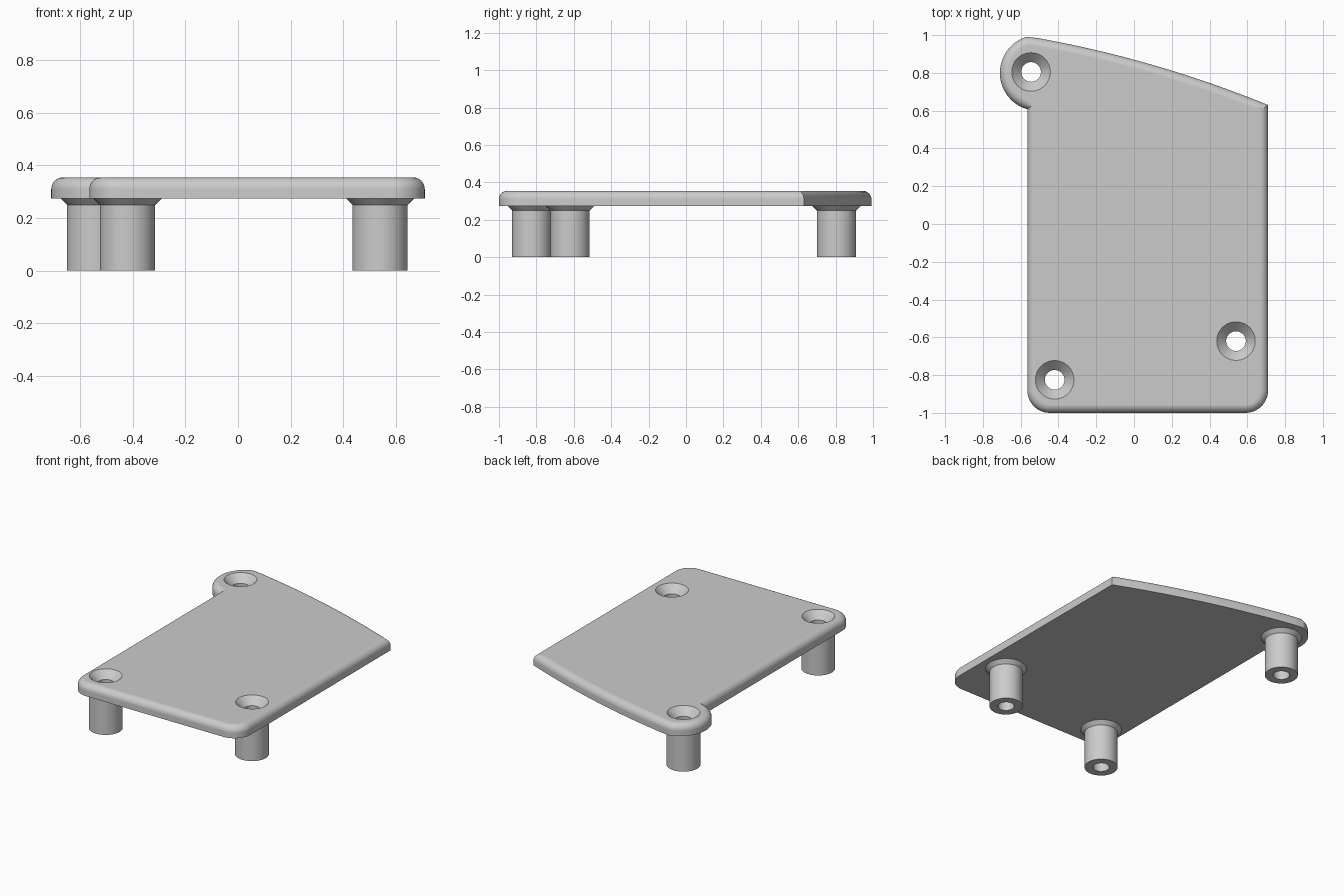
import bpy, bmesh
from math import sin, cos, pi, radians
from mathutils import Vector

cube = bpy.data.objects.get("Cube")
if cube:
    bpy.data.objects.remove(cube, do_unlink=True)

grey = bpy.data.materials.new("plain grey")
grey.use_nodes = True
colour = (0.6, 0.6, 0.6, 1)
grey.diffuse_color = colour
grey.node_tree.nodes["Principled BSDF"].inputs["Base Color"].default_value = colour

BOTTOM, TOP, ROUND = 0.275, 0.355, 0.045
HOLE = 0.052
POSTS = {"back_right": (-0.545, 0.805), "front_right": (-0.42, -0.825), "front_left": (0.54, -0.62)}


def arc(cx, cy, r, start, end, steps):
    angles = [radians(start + (end - start) * i / steps) for i in range(steps + 1)]
    return [Vector((cx + r * cos(a), cy + r * sin(a))) for a in angles]


def inset(points, d):
    """Move a counter-clockwise outline inward with mitred corners."""
    result = []
    for i, p in enumerate(points):
        a = (p - points[i - 1]).normalized()
        b = (points[(i + 1) % len(points)] - p).normalized()
        na, nb = Vector((-a.y, a.x)), Vector((-b.y, b.x))
        result.append(p + (na + nb) * d / (1 + na.dot(nb)))
    return result


def loft(name, rings, caps):
    """Skin a stack of (points, z) rings."""
    bm = bmesh.new()
    loops = [[bm.verts.new((p.x, p.y, z)) for p in pts] for pts, z in rings]
    n = len(loops[0])
    for low, high in zip(loops, loops[1:]):
        for i in range(n):
            j = (i + 1) % n
            bm.faces.new((low[i], low[j], high[j], high[i]))
    if caps:
        bm.faces.new(loops[0][::-1])
        bm.faces.new(loops[-1])
    mesh = bpy.data.meshes.new(name)
    bm.to_mesh(mesh)
    bm.free()
    mesh.materials.append(grey)
    obj = bpy.data.objects.new(name, mesh)
    bpy.context.collection.objects.link(obj)
    return obj


def lathe(name, centre, profile, caps):
    rings = [(arc(*centre, r, 0, 352.5, 47), z) for r, z in profile]
    return loft(name, rings, caps)


def select_only(obj):
    bpy.ops.object.select_all(action='DESELECT')
    obj.select_set(True)
    bpy.context.view_layer.objects.active = obj


def smooth(obj):
    select_only(obj)
    bpy.ops.object.shade_smooth_by_angle(angle=radians(30))


# Plate outline: rounded front corners, bowed back edge, round lobe at the back right
outline = arc(-0.445, -0.88, 0.12, 180, 270, 12)
outline += arc(0.59, -0.88, 0.12, 270, 360, 12)
right, left = Vector((0.71, 0.63)), Vector((-0.57, 0.995))
bow = Vector((0.04, 0.14))
for i in range(20):
    t = i / 20
    outline.append(right.lerp(left, t) + bow * t * (1 - t))
outline += arc(-0.51, 0.8, 0.2, 107, 254, 28)

# Plate with a rounded top edge
rings = [(outline, BOTTOM)]
for i in range(9):
    a = pi / 2 * i / 8
    rings.append((inset(outline, ROUND * (1 - cos(a))), TOP - ROUND + ROUND * sin(a)))
plate = loft("plate", rings, True)

# Countersunk screw holes and hollow flared posts
for side, centre in POSTS.items():
    cutter = lathe("hole_cutter", centre,
                   [(HOLE, 0.2), (HOLE, TOP - 0.05), (0.102, TOP), (0.102, TOP + 0.1)], True)
    cutter.hide_render = True
    cut = plate.modifiers.new("hole", 'BOOLEAN')
    cut.operation, cut.solver, cut.object = 'DIFFERENCE', 'EXACT', cutter
    select_only(plate)
    bpy.ops.object.modifier_apply(modifier=cut.name)
    bpy.data.objects.remove(cutter, do_unlink=True)

    post = lathe(side + "_post", centre,
                 [(HOLE, BOTTOM), (HOLE, 0), (0.105, 0), (0.105, 0.25), (0.13, BOTTOM)], False)
    smooth(post)

smooth(plate)
weighted = plate.modifiers.new("even shading", 'WEIGHTED_NORMAL')
weighted.keep_sharp = True
